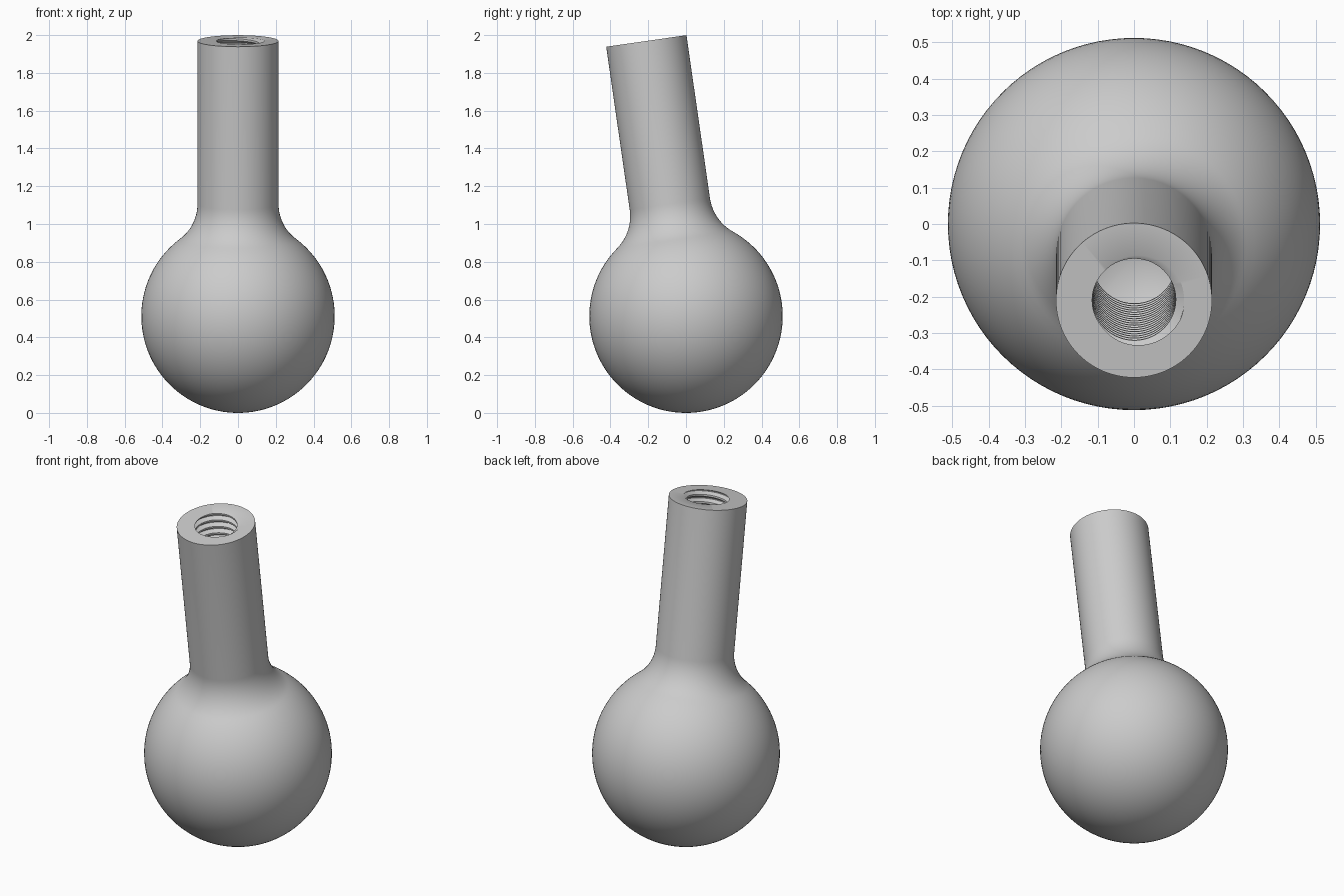
import bpy, bmesh, math
from mathutils import Matrix

cube = bpy.data.objects.get("Cube")
if cube:
    bpy.data.objects.remove(cube, do_unlink=True)

BALL_R, STEM_R, FILLET_R = 0.512, 0.2146, 0.243
TOP, TILT = 1.472, math.radians(8.2)        # stem end measured from ball centre
MAJOR, MINOR, PITCH, DEPTH = 0.138, 0.115, 0.0415, 0.76
CONE = 0.066                                # drill point below the bore
COLS = 96
CREST, ROOT = 0.25, 0.125                   # flat parts of the thread, in pitches


def outer_profile():
    """Ball, tangent fillet and stem as (radius, height) pairs."""
    reach = BALL_R + FILLET_R
    cx = STEM_R + FILLET_R
    cz = math.sqrt(reach ** 2 - cx ** 2)
    join = math.atan2(cz, cx)
    points = []
    for i in range(49):
        a = -math.pi / 2 + (join + math.pi / 2) * i / 48
        points.append((BALL_R * math.cos(a), BALL_R * math.sin(a)))
    for i in range(1, 17):
        a = math.pi + join - join * i / 16
        points.append((cx + FILLET_R * math.cos(a), cz + FILLET_R * math.sin(a)))
    points.append((STEM_R, TOP))
    return points


def thread_radius(u):
    """Trapezoid thread: groove at whole turns, crest at half turns."""
    d = abs(u - round(u))
    f = (d - ROOT / 2) / (0.5 - CREST / 2 - ROOT / 2)
    return MAJOR + (MINOR - MAJOR) * min(max(f, 0), 1)


def bore_profile(turn):
    """Threaded bore and drill point for one angle, given as a part turn."""
    corners = (ROOT / 2, 0.5 - CREST / 2, 0.5 + CREST / 2, 1 - ROOT / 2)
    rows = [0] + [k + c for k in range(math.ceil(DEPTH / PITCH) + 2) for c in corners]
    points = []
    for u in rows:
        depth = min(max((u - turn) * PITCH, 0), DEPTH)
        points.append((thread_radius(depth / PITCH + turn), TOP - depth))
    return points + [(0, TOP - DEPTH - CONE)]


# Sweep the closed section around the stem axis
bm = bmesh.new()
outer = outer_profile()
columns = []
for i in range(COLS + 1):
    a = 2 * math.pi * i / COLS
    columns.append([bm.verts.new((r * math.cos(a), r * math.sin(a), h))
                    for r, h in outer + bore_profile(i / COLS)])
for left, right in zip(columns, columns[1:]):
    for j in range(len(left) - 1):
        bm.faces.new((left[j], right[j], right[j + 1], left[j + 1]))
bmesh.ops.remove_doubles(bm, verts=bm.verts, dist=0.00002)
bmesh.ops.recalc_face_normals(bm, faces=bm.faces)

# Lean the stem forward and rest the ball on the ground
bm.transform(Matrix.Translation((0, 0, BALL_R)) @ Matrix.Rotation(TILT, 4, 'X'))
mesh = bpy.data.meshes.new("ball_knob")
bm.to_mesh(mesh)
bm.free()
knob = bpy.data.objects.new("ball_knob", mesh)
bpy.context.collection.objects.link(knob)

# Plain grey finish
grey = bpy.data.materials.new("plain_grey")
grey.use_nodes = True
colour = (0.6, 0.6, 0.6, 1)
grey.diffuse_color = colour
grey.node_tree.nodes["Principled BSDF"].inputs["Base Color"].default_value = colour
mesh.materials.append(grey)

bpy.ops.object.select_all(action='DESELECT')
knob.select_set(True)
bpy.context.view_layer.objects.active = knob
bpy.ops.object.shade_smooth_by_angle(angle=math.radians(30))
